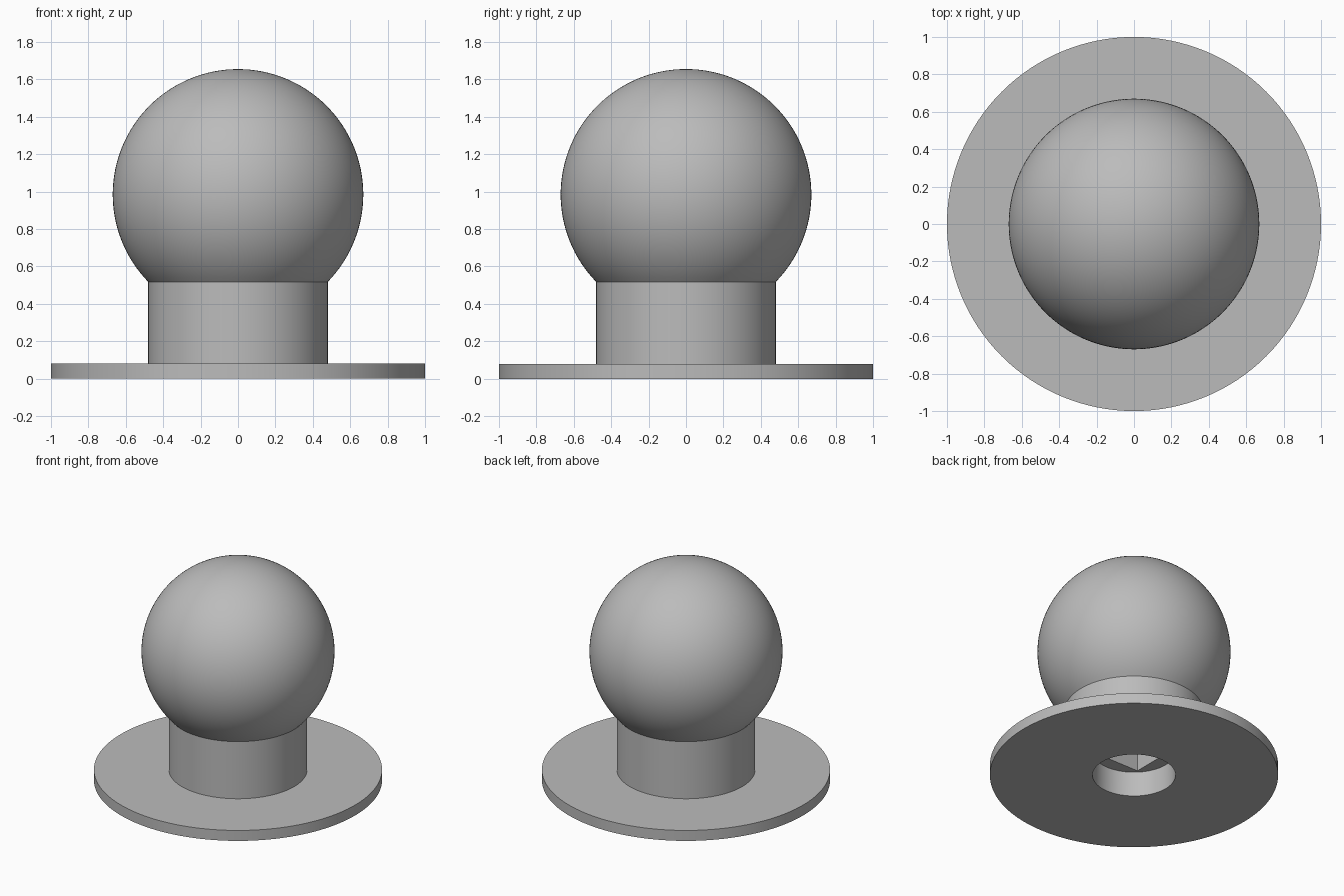
import bpy, bmesh, math

if "Cube" in bpy.data.objects:
    bpy.data.objects.remove(bpy.data.objects["Cube"])

SEGMENTS = 128
BALL_R, BALL_Z = 0.67, 0.985
NECK_R, FLANGE_T = 0.48, 0.08

grey = bpy.data.materials.new("grey")
grey.diffuse_color = (0.5, 0.5, 0.5, 1)
grey.use_nodes = True
grey.node_tree.nodes["Principled BSDF"].inputs["Base Color"].default_value = grey.diffuse_color


def add_object(name, bm):
    mesh = bpy.data.meshes.new(name)
    bm.to_mesh(mesh)
    bm.free()
    mesh.materials.append(grey)
    ob = bpy.data.objects.new(name, mesh)
    bpy.context.collection.objects.link(ob)
    return ob


def lathe(name, profile):
    """Revolve (radius, height) points, starting and ending on the axis."""
    bm = bmesh.new()
    verts = [bm.verts.new((r, 0, z)) for r, z in profile]
    edges = [bm.edges.new(pair) for pair in zip(verts, verts[1:])]
    bmesh.ops.spin(bm, geom=verts + edges, cent=(0, 0, 0), axis=(0, 0, 1),
                   angle=math.tau, steps=SEGMENTS, use_merge=True)
    bmesh.ops.remove_doubles(bm, verts=bm.verts, dist=1e-5)
    bmesh.ops.recalc_face_normals(bm, faces=bm.faces)
    return add_object(name, bm)


def cut(target, cutter):
    cutter.hide_render = True
    cutter.hide_set(True)
    mod = target.modifiers.new(cutter.name, 'BOOLEAN')
    mod.operation = 'DIFFERENCE'
    mod.solver = 'EXACT'
    mod.object = cutter


# Flange, neck and ball turned as one piece
start = -math.acos(NECK_R / BALL_R)
arc = [start + (math.pi / 2 - start) * i / 48 for i in range(49)]
profile = [(0, 0), (1, 0), (1, FLANGE_T), (NECK_R, FLANGE_T)]
profile += [(BALL_R * math.cos(a), BALL_Z + BALL_R * math.sin(a)) for a in arc[:-1]]
profile.append((0, BALL_Z + BALL_R))
knob = lathe("knob", profile)

# Round counterbore in the underside
bore = lathe("round_bore_cutter", [(0, -0.1), (0.288, -0.1), (0.288, 0.19), (0, 0.19)])

# Square spindle socket above it
bm = bmesh.new()
bmesh.ops.create_cube(bm, size=1)
bmesh.ops.scale(bm, vec=(0.38, 0.38, 0.9), verts=bm.verts)
bmesh.ops.translate(bm, vec=(0, 0, 0.35), verts=bm.verts)
socket = add_object("square_socket_cutter", bm)

cut(knob, bore)
cut(knob, socket)

# Apply the cuts, then shade smooth with sharp edges kept
bpy.context.view_layer.objects.active = knob
knob.select_set(True)
for mod in list(knob.modifiers):
    bpy.ops.object.modifier_apply(modifier=mod.name)
for cutter in (bore, socket):
    bpy.data.objects.remove(cutter)
bpy.ops.object.shade_smooth_by_angle(angle=math.radians(30))
